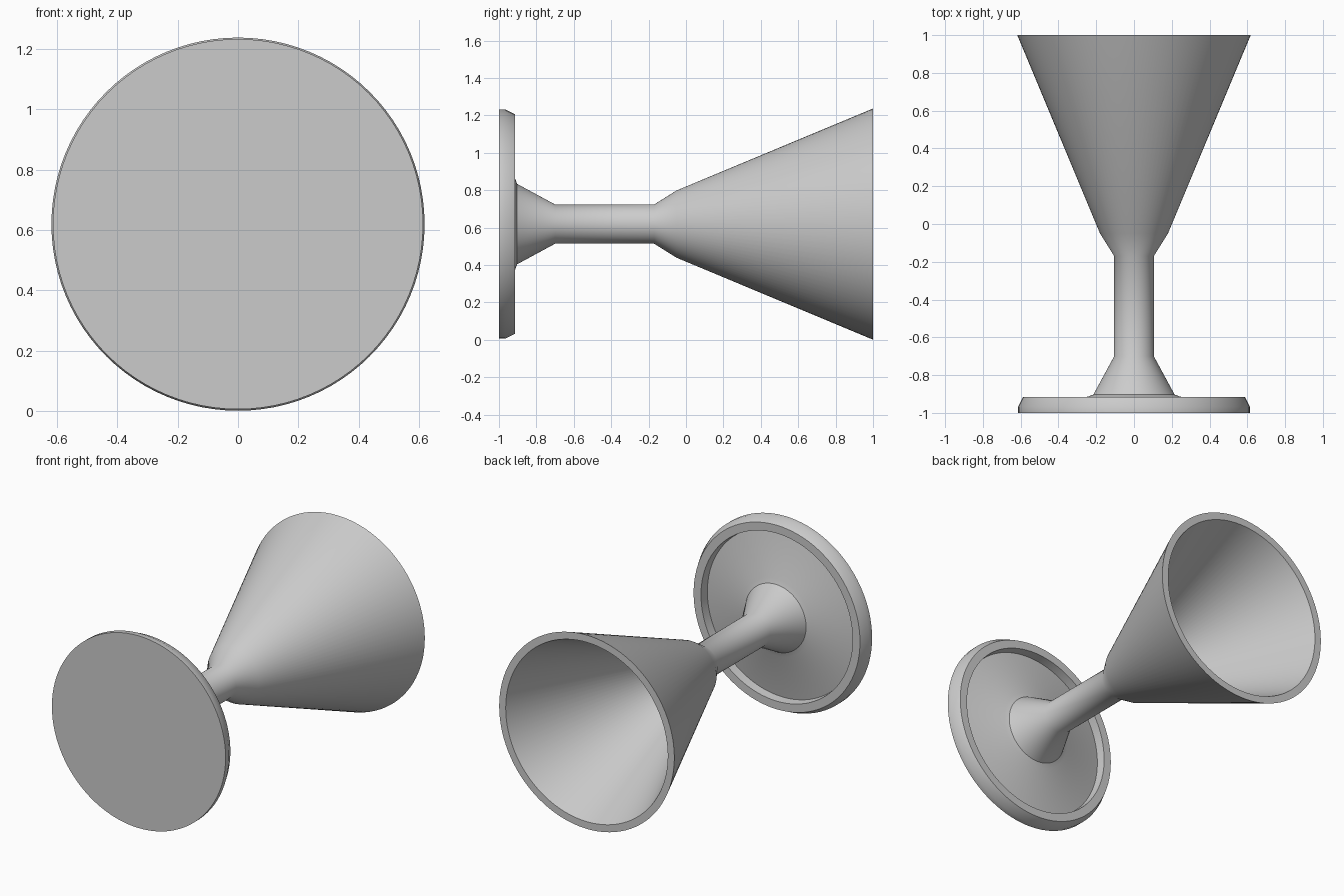
import bpy, bmesh, math

cube = bpy.data.objects.get("Cube")
if cube:
    bpy.data.objects.remove(cube, do_unlink=True)

SEGMENTS = 96
AXIS_Z = 0.619

grey = bpy.data.materials.new("plain grey")
grey.use_nodes = True
colour = (0.6, 0.6, 0.6, 1)
grey.diffuse_color = colour
grey.node_tree.nodes["Principled BSDF"].inputs["Base Color"].default_value = colour

# Closed outline as (radius, y): foot, recessed dish, stem, cup and hollow
outline = [
    (0, -1), (0.613, -1), (0.613, -0.967), (0.587, -0.915),
    (0.535, -0.915), (0.53, -0.972), (0.245, -0.914), (0.215, -0.903),
    (0.105, -0.7), (0.105, -0.17), (0.18, -0.05), (0.618, 1),
    (0.572, 1), (0.14, -0.04), (0, -0.1),
]


def lathe(name, profile):
    """Spin an outline about the lying y axis."""
    bm = bmesh.new()
    verts = [bm.verts.new((r, y, 0)) for r, y in profile]
    edges = [bm.edges.new(pair) for pair in zip(verts, verts[1:])]
    bmesh.ops.spin(bm, geom=verts + edges, cent=(0, 0, 0), axis=(0, 1, 0),
                   angle=math.tau, steps=SEGMENTS, use_duplicate=False)
    bmesh.ops.remove_doubles(bm, verts=bm.verts, dist=0.0005)
    bmesh.ops.recalc_face_normals(bm, faces=bm.faces)
    mesh = bpy.data.meshes.new(name)
    bm.to_mesh(mesh)
    bm.free()
    mesh.materials.append(grey)
    obj = bpy.data.objects.new(name, mesh)
    bpy.context.collection.objects.link(obj)
    obj.location.z = AXIS_Z
    return obj


goblet = lathe("goblet", outline)
bpy.ops.object.select_all(action="DESELECT")
goblet.select_set(True)
bpy.context.view_layer.objects.active = goblet
bpy.ops.object.shade_smooth_by_angle(angle=math.radians(35))
